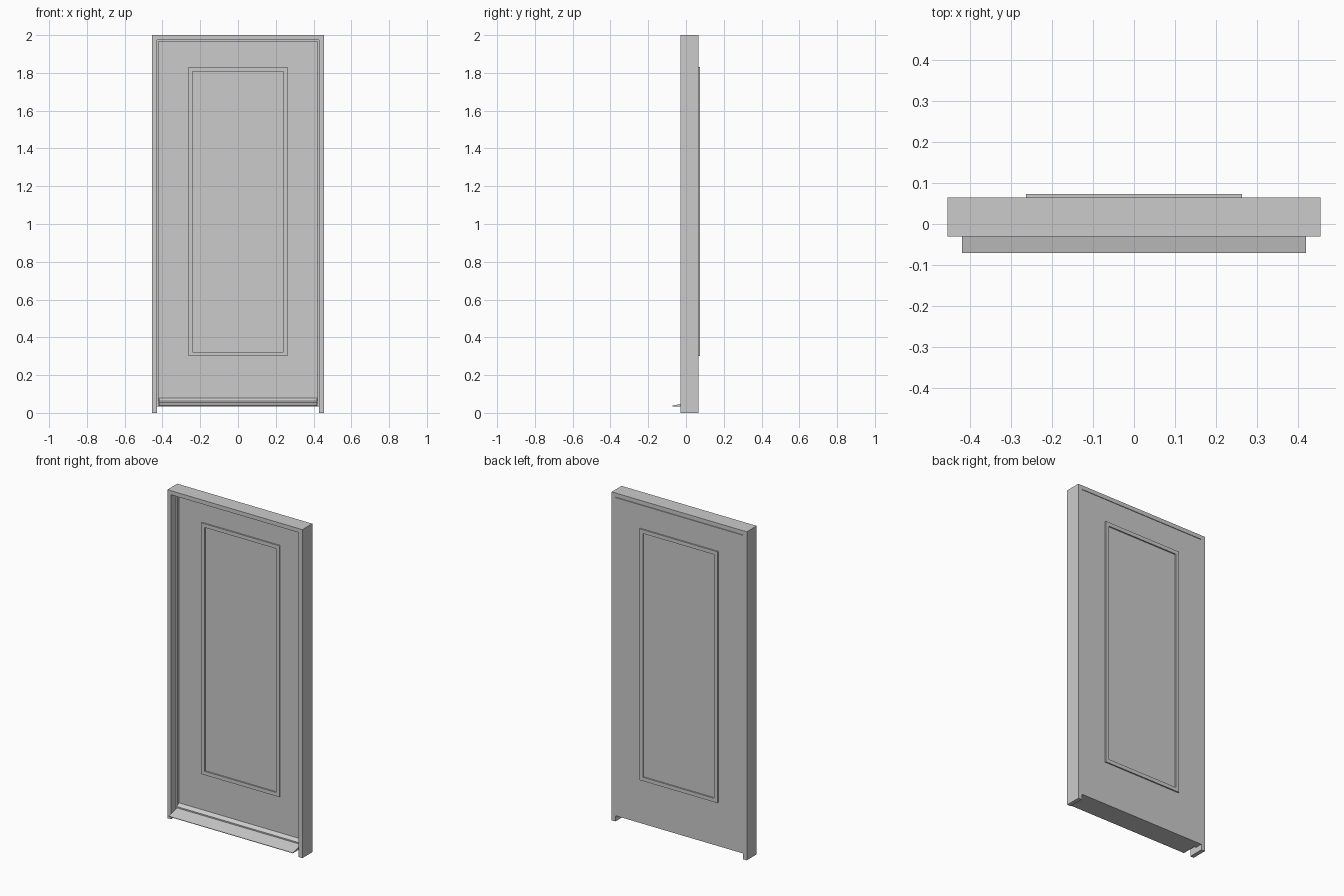
import bpy, bmesh

if "Cube" in bpy.data.objects:
    bpy.data.objects.remove(bpy.data.objects["Cube"])

W, H = 0.455, 2.0            # half width, height
Y0, Y1 = -0.03, 0.065        # frame depth
T = 0.025                    # frame thickness
DOOR_Y, DOOR_Z = 0.03, 0.035 # door front face, door bottom


def prism(name, pts, axis, a, b):
    """Extrude a 2D outline along x (pts are y,z) or y (pts are x,z)."""
    place = (lambda p, t: (t, p[0], p[1])) if axis == 'x' else (lambda p, t: (p[0], t, p[1]))
    bm = bmesh.new()
    lo = [bm.verts.new(place(p, a)) for p in pts]
    hi = [bm.verts.new(place(p, b)) for p in pts]
    n = len(pts)
    bm.faces.new(lo)
    bm.faces.new(hi[::-1])
    for i in range(n):
        bm.faces.new((lo[i], hi[i], hi[(i + 1) % n], lo[(i + 1) % n]))
    bmesh.ops.recalc_face_normals(bm, faces=bm.faces)
    me = bpy.data.meshes.new(name)
    bm.to_mesh(me)
    bm.free()
    ob = bpy.data.objects.new(name, me)
    bpy.context.collection.objects.link(ob)
    return ob


def arch(name, w, top, t, bottom, a, b):
    """Two uprights and a head in one piece."""
    i = w - t
    return prism(name, [(-w, bottom), (-w, top), (w, top), (w, bottom),
                        (i, bottom), (i, top - t), (-i, top - t), (-i, bottom)], 'y', a, b)


def ring(name, w, z0, z1, t, a, b):
    """Rectangular moulding with an open middle."""
    bm = bmesh.new()
    loops = []
    for d, y in ((0, a), (0, b), (t, b), (t, a)):
        loops.append([bm.verts.new((x, y, z)) for x, z in (
            (-w + d, z0 + d), (w - d, z0 + d), (w - d, z1 - d), (-w + d, z1 - d))])
    for k in range(4):
        p, q = loops[k], loops[(k + 1) % 4]
        for i in range(4):
            j = (i + 1) % 4
            bm.faces.new((p[i], p[j], q[j], q[i]))
    bmesh.ops.recalc_face_normals(bm, faces=bm.faces)
    me = bpy.data.meshes.new(name)
    bm.to_mesh(me)
    bm.free()
    ob = bpy.data.objects.new(name, me)
    bpy.context.collection.objects.link(ob)
    return ob


# Outer frame and the stop the door closes against
arch("door_frame", W, H, T, 0, Y0, Y1)
arch("door_stop", W - T, H - T, 0.01, DOOR_Z, 0.018, DOOR_Y)

# Door leaf, flush with the back of the frame
iw, top = W - T, H - T - 0.003
prism("door_leaf", [(-iw, DOOR_Z), (iw, DOOR_Z), (iw, top), (-iw, top)], 'y', DOOR_Y, Y1)

# Panel moulding on both faces
ring("back_panel_moulding", 0.263, 0.30, 1.83, 0.023, Y1, 0.073)
ring("front_panel_moulding", 0.263, 0.30, 1.83, 0.023, DOOR_Y - 0.008, DOOR_Y)

# Sloping weather bar at the foot of the front face
prism("weather_bar", [(-0.071, 0.035), (DOOR_Y, 0.035), (DOOR_Y, 0.08),
                      (0.012, 0.064), (0.012, 0.056), (-0.071, 0.038)], 'x', -0.419, 0.419)
